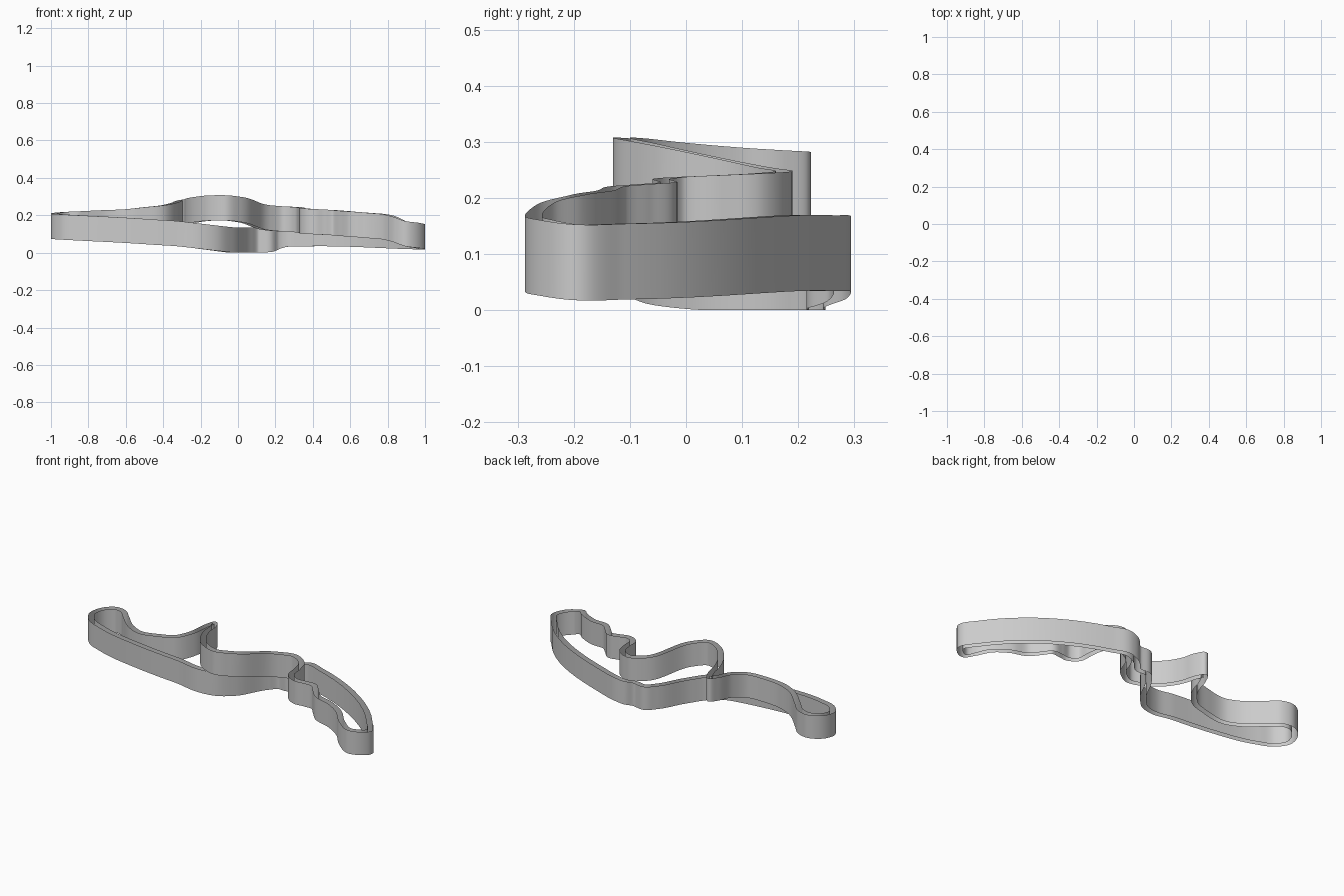
import bpy, bmesh
from mathutils import Vector

if "Cube" in bpy.data.objects:
    bpy.data.objects.remove(bpy.data.objects["Cube"])

WIDTH, HEIGHT, STEPS = 0.030, 0.135, 9

# Centre line of the circuit: x, y and, at key spots, height of the lower edge
PATH = [
    (.985, -.20, .018), (.95, -.25), (.90, -.272, .033), (.845, -.25, .055),
    (.79, -.195, .07), (.70, -.145), (.60, -.12, .086), (.555, -.075),
    (.51, -.032), (.46, -.036), (.40, -.044), (.352, -.015, .102),
    (.34, .06), (.32, .13), (.24, .175, .113), (.16, .14, .119),
    (.01, -.07, .163), (-.065, -.115, .172), (-.15, -.085, .171),
    (-.225, 0), (-.262, .09, .155), (-.277, .17), (-.297, .208, .147),
    (-.317, .17), (-.342, .08, .132), (-.40, .005, .119), (-.50, -.022),
    (-.62, -.024, .096), (-.685, .005), (-.80, .11), (-.85, .158),
    (-.905, .17, .084), (-.965, .13), (-.984, .06, .074), (-.94, 0),
    (-.85, -.035), (-.58, -.074, .051), (-.45, -.078), (-.32, -.078, .034),
    (-.20, -.078), (-.11, -.045, .009), (-.04, .025, .001), (.06, .19, 0),
    (.10, .231, 0), (.17, .232, .004), (.21, .268, .018), (.26, .279, .031),
    (.36, .25, .034), (.93, -.115, .019),
]


def control_points():
    """Fill in missing heights along the distance travelled."""
    flat = [Vector((q[0], q[1], 0)) for q in PATH]
    dist = [0]
    for a, b in zip(flat, flat[1:]):
        dist.append(dist[-1] + (b - a).length)
    keys = [i for i, q in enumerate(PATH) if len(q) == 3]
    for a, b in zip(keys, keys[1:]):
        for i in range(a, b + 1):
            t = (dist[i] - dist[a]) / (dist[b] - dist[a])
            flat[i].z = PATH[a][2] * (1 - t) + PATH[b][2] * t
    return flat


def centre_line():
    """Closed smooth curve through the control points."""
    p = control_points()
    n = len(p)
    out = []
    for i in range(n):
        a, b, c, d = (p[(i + k) % n] for k in (-1, 0, 1, 2))
        # chord-scaled tangents avoid overshoot on uneven spacing
        l0, l1, l2 = (b - a).length, (c - b).length, (d - c).length
        m1 = ((b - a) / l0 * l1 + (c - b) / l1 * l0) / (l0 + l1) * l1
        m2 = ((c - b) / l1 * l2 + (d - c) / l2 * l1) / (l1 + l2) * l1
        for s in range(STEPS):
            t = s / STEPS
            t2, t3 = t * t, t * t * t
            out.append(b * (2*t3 - 3*t2 + 1) + m1 * (t3 - 2*t2 + t)
                       + c * (3*t2 - 2*t3) + m2 * (t3 - t2))
    return out


def wall(name, line, offset):
    """Open vertical sheet running beside the centre line."""
    bm = bmesh.new()
    n = len(line)
    rows = []
    for i, q in enumerate(line):
        t = line[(i + 1) % n] - line[i - 1]
        side = Vector((-t.y, t.x, 0)).normalized() * offset
        z = max(q.z, 0)
        rows.append([bm.verts.new((q.x + side.x, q.y + side.y, z + h))
                     for h in (0, HEIGHT)])
    for i in range(n):
        a, b = rows[i], rows[(i + 1) % n]
        f = (a[0], b[0], b[1], a[1])
        bm.faces.new(f if offset < 0 else f[::-1])
    me = bpy.data.meshes.new(name)
    bm.to_mesh(me)
    bm.free()
    me.shade_smooth()
    ob = bpy.data.objects.new(name, me)
    bpy.context.collection.objects.link(ob)


# Two parallel walls; the band between them is open above and below
line = centre_line()
wall("track_wall_right", line, -WIDTH / 2)
wall("track_wall_left", line, WIDTH / 2)
